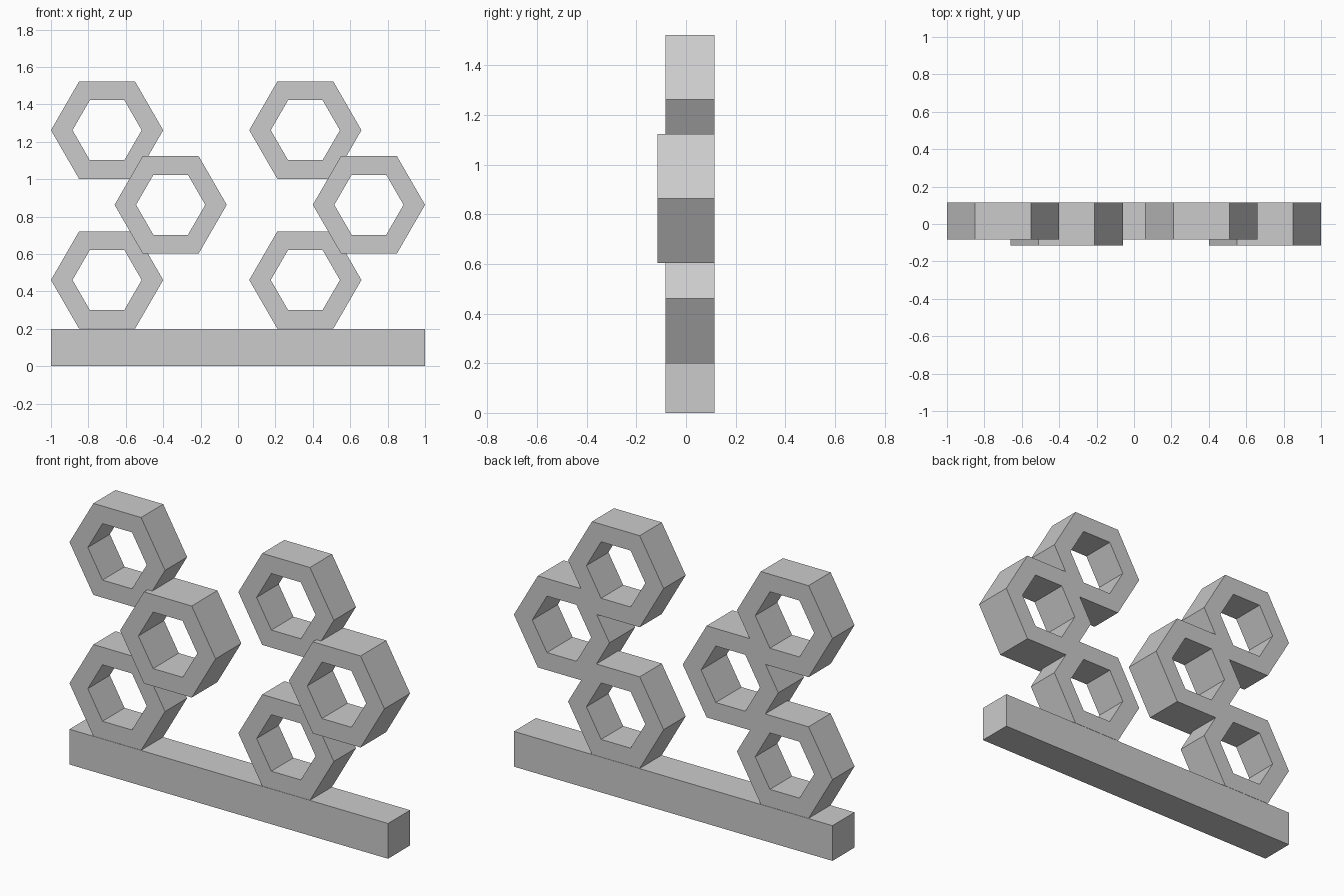
import bpy, bmesh
from math import cos, sin, pi

cube = bpy.data.objects.get("Cube")
if cube:
    bpy.data.objects.remove(cube, do_unlink=True)

grey = bpy.data.materials.new("light_grey")
grey.use_nodes = True
colour = (0.6, 0.6, 0.6, 1)
grey.diffuse_color = colour
grey.node_tree.nodes["Principled BSDF"].inputs["Base Color"].default_value = colour

BACK, FRONT, RAISED = 0.115, -0.083, -0.115
OUTER, INNER = 0.3, 0.185


def finish(name, bm):
    bmesh.ops.recalc_face_normals(bm, faces=bm.faces)
    mesh = bpy.data.meshes.new(name)
    bm.to_mesh(mesh)
    bm.free()
    mesh.materials.append(grey)
    obj = bpy.data.objects.new(name, mesh)
    bpy.context.collection.objects.link(obj)
    return obj


def hex_ring(name, x, z, front):
    """Hollow hexagonal tube running from front to back."""
    bm = bmesh.new()

    def loop(radius, y):
        return [bm.verts.new((x + radius * cos(i * pi / 3), y,
                              z + radius * sin(i * pi / 3))) for i in range(6)]

    loops = [loop(OUTER, front), loop(OUTER, BACK), loop(INNER, BACK), loop(INNER, front)]
    for a, b in zip(loops, loops[1:] + loops[:1]):
        for i in range(6):
            j = (i + 1) % 6
            bm.faces.new((a[i], a[j], b[j], b[i]))
    return finish(name, bm)


# Base bar
bm = bmesh.new()
bmesh.ops.create_cube(bm, size=1)
for v in bm.verts:
    v.co.x *= 2
    v.co.y = BACK if v.co.y > 0 else FRONT
    v.co.z = 0.2 if v.co.z > 0 else 0
finish("base_bar", bm)

# Two stacks of three staggered rings, the middle one standing proud in front
for side, x in (("right", -0.7), ("left", 0.36)):
    hex_ring(side + "_lower_ring", x, 0.461, FRONT)
    hex_ring(side + "_middle_ring", x + 0.34, 0.863, RAISED)
    hex_ring(side + "_upper_ring", x, 1.262, FRONT)
